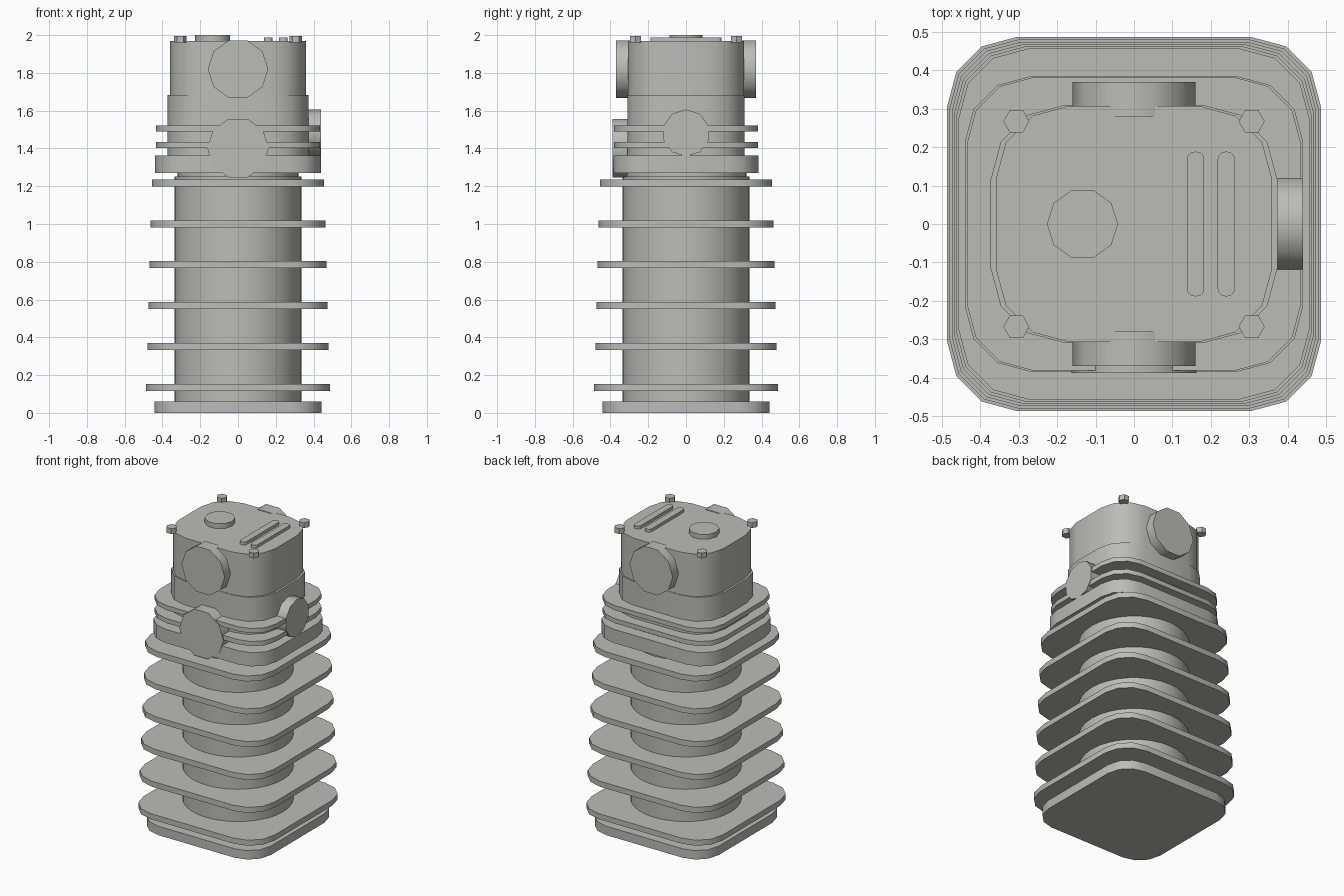
import bpy, bmesh, math
from mathutils import Matrix, Vector

if "Cube" in bpy.data.objects:
    bpy.data.objects.remove(bpy.data.objects["Cube"])

metal = bpy.data.materials.new("cast_grey_metal")
metal.diffuse_color = (0.5, 0.5, 0.475, 1)
metal.use_nodes = True
metal.node_tree.nodes["Principled BSDF"].inputs["Base Color"].default_value = metal.diffuse_color


def rounded(hx, hy, r, seg=3):
    """Rounded rectangle outline."""
    pts = []
    for k, (sx, sy) in enumerate([(1, 1), (-1, 1), (-1, -1), (1, -1)]):
        for i in range(seg + 1):
            a = math.pi / 2 * (k + i / seg)
            pts.append((sx * (hx - r) + r * math.cos(a), sy * (hy - r) + r * math.sin(a)))
    return pts


def ngon(r, n, start=0.0):
    return [(r * math.cos(start + 2 * math.pi * i / n),
             r * math.sin(start + 2 * math.pi * i / n)) for i in range(n)]


def prism(name, outline, height, loc, rot=Matrix.Identity(4)):
    """Extrude an outline along its local z, then rotate and place it."""
    bm = bmesh.new()
    face = bm.faces.new([bm.verts.new((x, y, 0)) for x, y in outline])
    ext = bmesh.ops.extrude_face_region(bm, geom=[face], use_keep_orig=True)
    top = [v for v in ext["geom"] if isinstance(v, bmesh.types.BMVert)]
    bmesh.ops.translate(bm, verts=top, vec=(0, 0, height))
    bmesh.ops.recalc_face_normals(bm, faces=bm.faces)
    bm.transform(Matrix.Translation(Vector(loc)) @ rot)
    mesh = bpy.data.meshes.new(name)
    bm.to_mesh(mesh)
    bm.free()
    mesh.materials.append(metal)
    ob = bpy.data.objects.new(name, mesh)
    bpy.context.collection.objects.link(ob)
    bpy.ops.object.select_all(action='DESELECT')
    ob.select_set(True)
    bpy.context.view_layer.objects.active = ob
    bpy.ops.object.shade_smooth_by_angle(angle=math.radians(40))
    return ob


def slab(name, hx, hy, r, z0, z1):
    return prism(name, rounded(hx, hy, r), z1 - z0, (0, 0, z0))


# cylinder barrel with base flange
slab("base_flange", 0.443, 0.443, 0.16, 0, 0.06)
prism("barrel", ngon(0.337, 32), 1.202, (0, 0, 0.05))
prism("head_gasket", ngon(0.32, 32), 0.03, (0, 0, 1.245))

# tapering stack of cooling fins
for i in range(6):
    h = 0.486 - 0.006 * i
    z = 0.117 + 0.2164 * i
    slab(f"barrel_fin_{i + 1}", h, h, 0.18, z, z + 0.037)

# cylinder head
slab("head_base", 0.44, 0.384, 0.17, 1.27, 1.362)
slab("head_core", 0.373, 0.31, 0.195, 1.35, 1.682)
for i, z in enumerate((1.403, 1.49)):
    slab(f"head_fin_{i + 1}", 0.434, 0.381, 0.17, z, z + 0.031)
slab("rocker_cover", 0.359, 0.307, 0.19, 1.67, 1.968)

# round inspection caps on the front and back of the cover
front = Matrix.Rotation(math.pi / 2, 4, 'X')
back = Matrix.Rotation(-math.pi / 2, 4, 'X')
prism("front_cap", ngon(0.16, 10), 0.09, (0, -0.28, 1.82), front)
prism("back_cap", ngon(0.16, 10), 0.09, (0, 0.28, 1.82), back)

# ports in the head
prism("front_port", ngon(0.163, 10), 0.145, (0, -0.243, 1.402), front)
side = Matrix.Rotation(math.pi / 2, 4, 'Y')
prism("side_port", ngon(0.125, 10), 0.14, (0.299, 0, 1.482), side)

# details on top of the cover
prism("filler_cap", ngon(0.0925, 10), 0.04, (-0.134, 0, 1.96))
for i, x in enumerate((0.16, 0.24)):
    ob = prism(f"top_rib_{i + 1}", rounded(0.0225, 0.188, 0.02), 0.028, (x, 0, 1.96))

# corner bolts
for sx in (-1, 1):
    for sy in (-1, 1):
        prism("cover_bolt", ngon(0.034, 6), 0.035, (sx * 0.306, sy * 0.267, 1.961))
